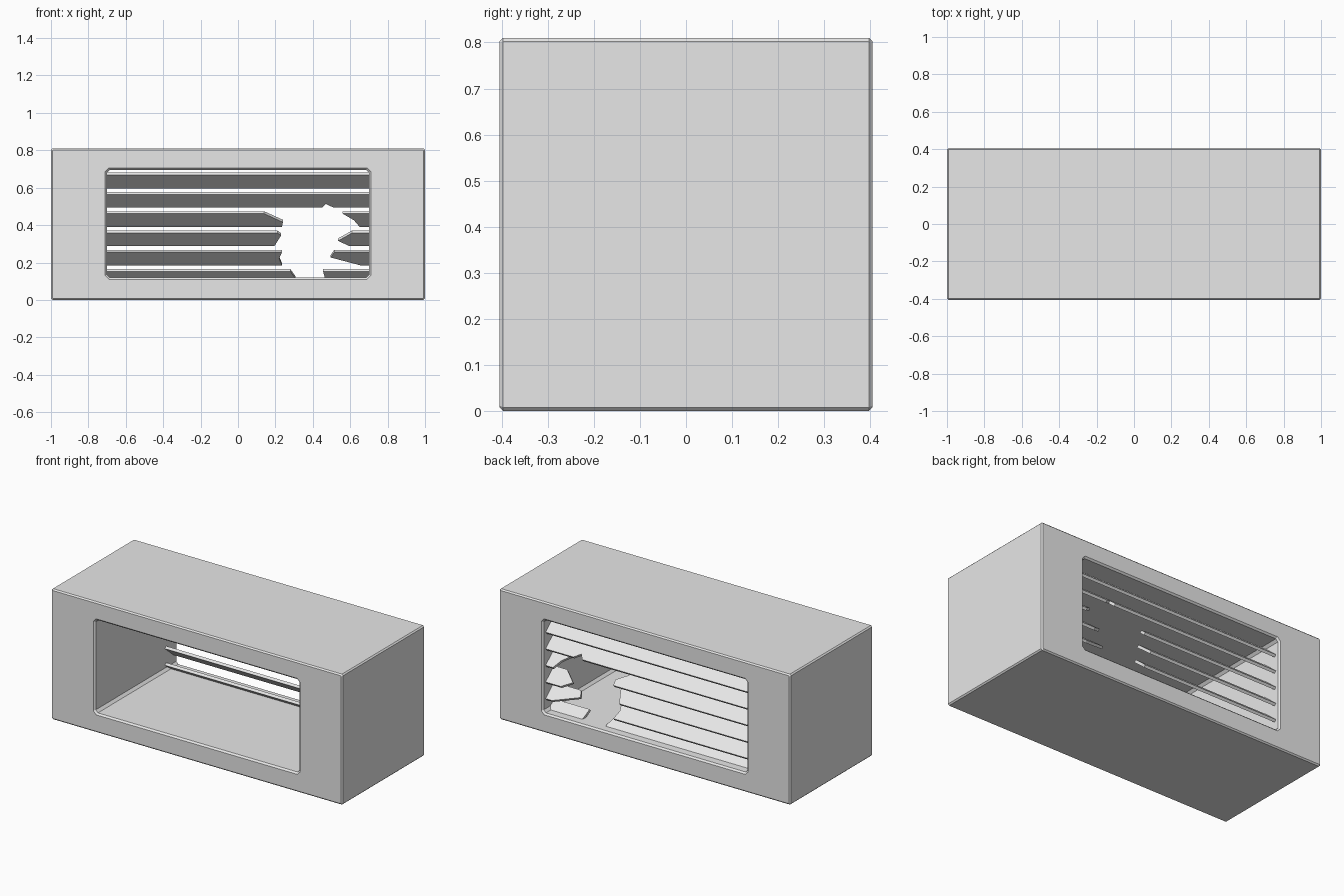
import bpy, bmesh
from math import sin, cos, radians
from mathutils import Vector

cube = bpy.data.objects.get("Cube")
if cube:
    bpy.data.objects.remove(cube, do_unlink=True)

grey = bpy.data.materials.new("light_grey")
grey.use_nodes = True
grey.diffuse_color = (0.8, 0.8, 0.8, 1)
grey.node_tree.nodes["Principled BSDF"].inputs["Base Color"].default_value = (0.8, 0.8, 0.8, 1)


def finish(bm, name):
    bmesh.ops.recalc_face_normals(bm, faces=bm.faces)
    mesh = bpy.data.meshes.new(name)
    bm.to_mesh(mesh)
    bm.free()
    mesh.materials.append(grey)
    obj = bpy.data.objects.new(name, mesh)
    bpy.context.collection.objects.link(obj)
    return obj


def ring(bm, w, h, chamfer, zc, y):
    """Rectangle with chamfered corners, standing at depth y."""
    a, b = w - chamfer, h - chamfer
    pts = [(w, -b), (w, b), (a, h), (-a, h), (-w, b), (-w, -b), (-a, -h), (a, -h)]
    return [bm.verts.new((x, y, zc + z)) for x, z in pts]


# Housing: open box with chamfered outer edges and opening lips
BEVEL, LIP, DEPTH, MID, HOLE_MID = 0.008, 0.01, 0.405, 0.405, 0.408
bm = bmesh.new()
outer = (1.0, 0.405, BEVEL, MID)
outer_face = (1.0 - BEVEL, 0.405 - BEVEL, BEVEL / 2, MID)
hole = (0.70, 0.288, 0.015, HOLE_MID)
hole_lip = (0.70 + LIP, 0.288 + LIP, 0.02, HOLE_MID)
half = [(outer, DEPTH - BEVEL), (outer_face, DEPTH), (hole_lip, DEPTH), (hole, DEPTH - LIP)]
section = half + [(shape, -y) for shape, y in reversed(half)]
rings = [ring(bm, *shape, y) for shape, y in section]
for i, r in enumerate(rings):
    s = rings[(i + 1) % len(rings)]
    for j in range(8):
        k = (j + 1) % 8
        bm.faces.new((r[j], r[k], s[k], s[j]))
finish(bm, "housing")

# Slats: tilted boards, with outlines in (x, fraction down the board)
TILT, LENGTH, THICK, FRONT = radians(40), 0.109, 0.017, 0.283
TOP, PITCH, END = 0.667, 0.103, 0.702
down = Vector((0, cos(TILT), -sin(TILT)))
normal = Vector((0, sin(TILT), cos(TILT)))


def slat(name, row, outline):
    origin = Vector((0, FRONT, TOP - PITCH * row))
    bm = bmesh.new()
    base = [bm.verts.new(origin + Vector((x, 0, 0)) + down * (u * LENGTH)) for x, u in outline]
    face = bm.faces.new(base)
    new = bmesh.ops.extrude_face_region(bm, geom=[face], use_keep_orig=True)["geom"]
    bmesh.ops.translate(bm, verts=[v for v in new if isinstance(v, bmesh.types.BMVert)],
                        vec=normal * THICK)
    return finish(bm, name)


def piece(name, row, side, broken_edge):
    """Board running from one wall (side -1 or 1) to a jagged broken edge."""
    slat(name, row, [(side * END, 0)] + broken_edge + [(side * END, 1)])


# Unbroken top board, and second board with a small notch
piece("slat_1", 0, -1, [(END, 0), (END, 1)])
piece("slat_2", 1, -1, [(END, 0), (END, 1), (0.51, 1), (0.47, 0.72), (0.45, 1)])

# Broken boards: jagged edges on either side of the gap
broken = [
    ([(0.14, 0), (0.24, 0.65), (0.235, 1)], [(0.56, 0), (0.62, 0.5), (0.65, 1)]),
    ([(0.21, 0), (0.23, 0.2), (0.195, 1)], [(0.61, 0), (0.535, 0.6), (0.595, 1)]),
    ([(0.235, 0), (0.22, 0.5), (0.235, 1)], [(0.515, 0), (0.495, 0.4), (0.655, 1)]),
    ([(0.28, 0), (0.305, 0.5), (0.32, 1)], [(0.455, 0), (0.465, 0.5), (0.48, 1)]),
]
for i, (right_edge, left_edge) in enumerate(broken):
    piece(f"slat_{i + 3}_right", i + 2, -1, right_edge)
    piece(f"slat_{i + 3}_left", i + 2, 1, left_edge)
